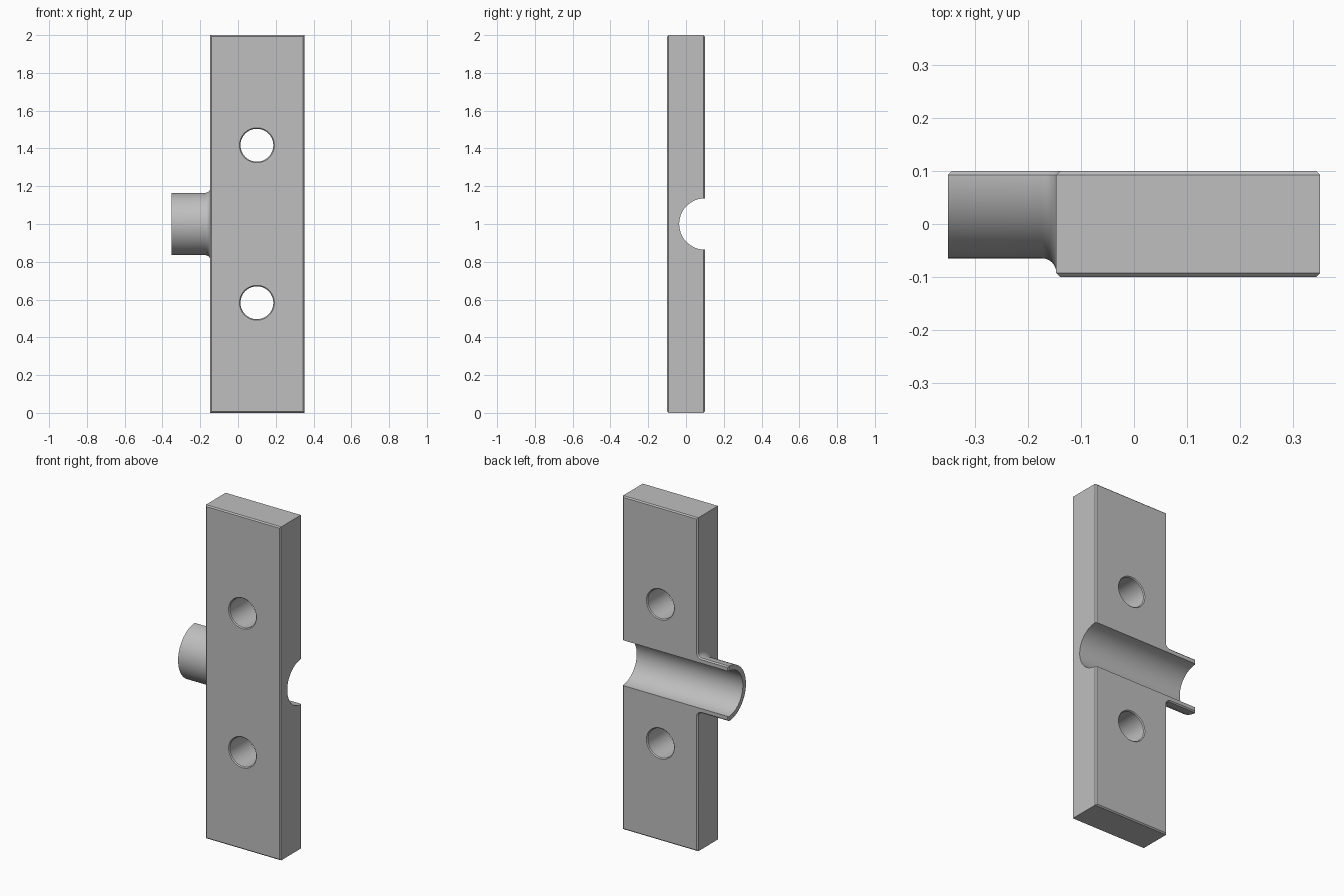
import bpy, bmesh, math
from mathutils import Vector, Matrix

if "Cube" in bpy.data.objects:
    bpy.data.objects.remove(bpy.data.objects["Cube"], do_unlink=True)

STEPS = 64
CHAMFER = 0.007
END, SIDE, BACK = 0.352, -0.147, 0.1
BORE, TUBE, FILLET = 0.136, 0.165, 0.027

grey = bpy.data.materials.new("plain grey")
grey.use_nodes = True
grey.diffuse_color = (0.52, 0.52, 0.52, 1)
grey.node_tree.nodes["Principled BSDF"].inputs["Base Color"].default_value = grey.diffuse_color


def make_object(name, bm):
    bmesh.ops.recalc_face_normals(bm, faces=bm.faces)
    mesh = bpy.data.meshes.new(name)
    bm.to_mesh(mesh)
    bm.free()
    mesh.materials.append(grey)
    obj = bpy.data.objects.new(name, mesh)
    bpy.context.collection.objects.link(obj)
    return obj


def box(low, high):
    """Box in a bmesh between two corners."""
    bm = bmesh.new()
    low, high = Vector(low), Vector(high)
    size = Matrix.Diagonal(high - low).to_4x4()
    bmesh.ops.create_cube(bm, size=1, matrix=Matrix.Translation((low + high) / 2) @ size)
    return bm


def lathe(name, profile, centre, axis):
    """Solid of revolution from (distance along axis, radius) points."""
    bm = bmesh.new()
    axis, centre = Vector(axis), Vector(centre)
    out = Matrix.Rotation(math.pi / STEPS, 3, axis) @ Vector((0, 0, 1))
    verts = [bm.verts.new(centre + axis * a + out * r) for a, r in profile]
    edges = [bm.edges.new(pair) for pair in zip(verts, verts[1:])]
    bmesh.ops.spin(bm, geom=verts + edges, cent=centre, axis=axis,
                   angle=2 * math.pi, steps=STEPS)
    bmesh.ops.remove_doubles(bm, verts=bm.verts, dist=1e-5)
    return make_object(name, bm)


def combine(body, tool, operation):
    """Apply a boolean and discard the tool."""
    mod = body.modifiers.new(operation.lower(), "BOOLEAN")
    mod.operation, mod.object, mod.solver = operation, tool, "EXACT"
    bpy.context.view_layer.objects.active = body
    bpy.ops.object.modifier_apply(modifier=mod.name)
    bpy.data.objects.remove(tool, do_unlink=True)


def chamfer(bm, edges):
    bmesh.ops.bevel(bm, geom=edges, offset=CHAMFER, offset_type="OFFSET", segments=1,
                    profile=0.5, affect="EDGES", clamp_overlap=False)


# Plate with chamfered front rim, left too deep until the back is trimmed
bm = box((SIDE, -0.1, 0), (END, 0.15, 2))
chamfer(bm, [e for e in bm.edges if all(v.co.y < -0.09 for v in e.verts)])
body = make_object("bracket_plate", bm)

# Half tube with a fillet where it meets the plate
profile = [(-END, 0), (-END, TUBE)]
for i in range(9):
    t = math.pi / 2 * i / 8
    profile.append((SIDE - FILLET * (1 - math.sin(t)), TUBE + FILLET * (1 - math.cos(t))))
profile += [(0, TUBE + FILLET), (0, 0)]
combine(body, lathe("tube_stub", profile, (0, BACK, 1), (1, 0, 0)), "UNION")
combine(body, make_object("back_trim", box((-1, BACK, -1), (1, 1, 3))), "DIFFERENCE")

# Chamfer around the back outline
bm = bmesh.new()
bm.from_mesh(body.data)
bmesh.ops.remove_doubles(bm, verts=bm.verts, dist=1e-5)
bmesh.ops.dissolve_limit(bm, angle_limit=math.radians(0.5), verts=bm.verts, edges=bm.edges)
bm.normal_update()
rim = [e for e in bm.edges
       if all(abs(v.co.y - BACK) < 1e-4 for v in e.verts)
       and sum(f.normal.y > 0.9 for f in e.link_faces) == 1]
chamfer(bm, rim)
bm.to_mesh(body.data)
bm.free()

# Groove along the tube and two countersunk screw holes
groove = [(-1, 0), (-1, BORE), (1, BORE), (1, 0)]
combine(body, lathe("groove_cutter", groove, (0, BACK, 1), (1, 0, 0)), "DIFFERENCE")
half = [(0.12, 0.1125), (0.0945, 0.087)]
hole = [(-0.12, 0)] + [(-a, r) for a, r in half] + half[::-1] + [(0.12, 0)]
for z in (0.583, 1.417):
    combine(body, lathe("hole_cutter", hole, (0.1, 0, z), (0, 1, 0)), "DIFFERENCE")

# Smooth curves, flat large faces
bpy.ops.object.select_all(action="DESELECT")
body.select_set(True)
bpy.context.view_layer.objects.active = body
bpy.ops.object.shade_smooth_by_angle(angle=math.radians(30))
for face in body.data.polygons:
    if face.area > 0.02:
        face.use_smooth = False
